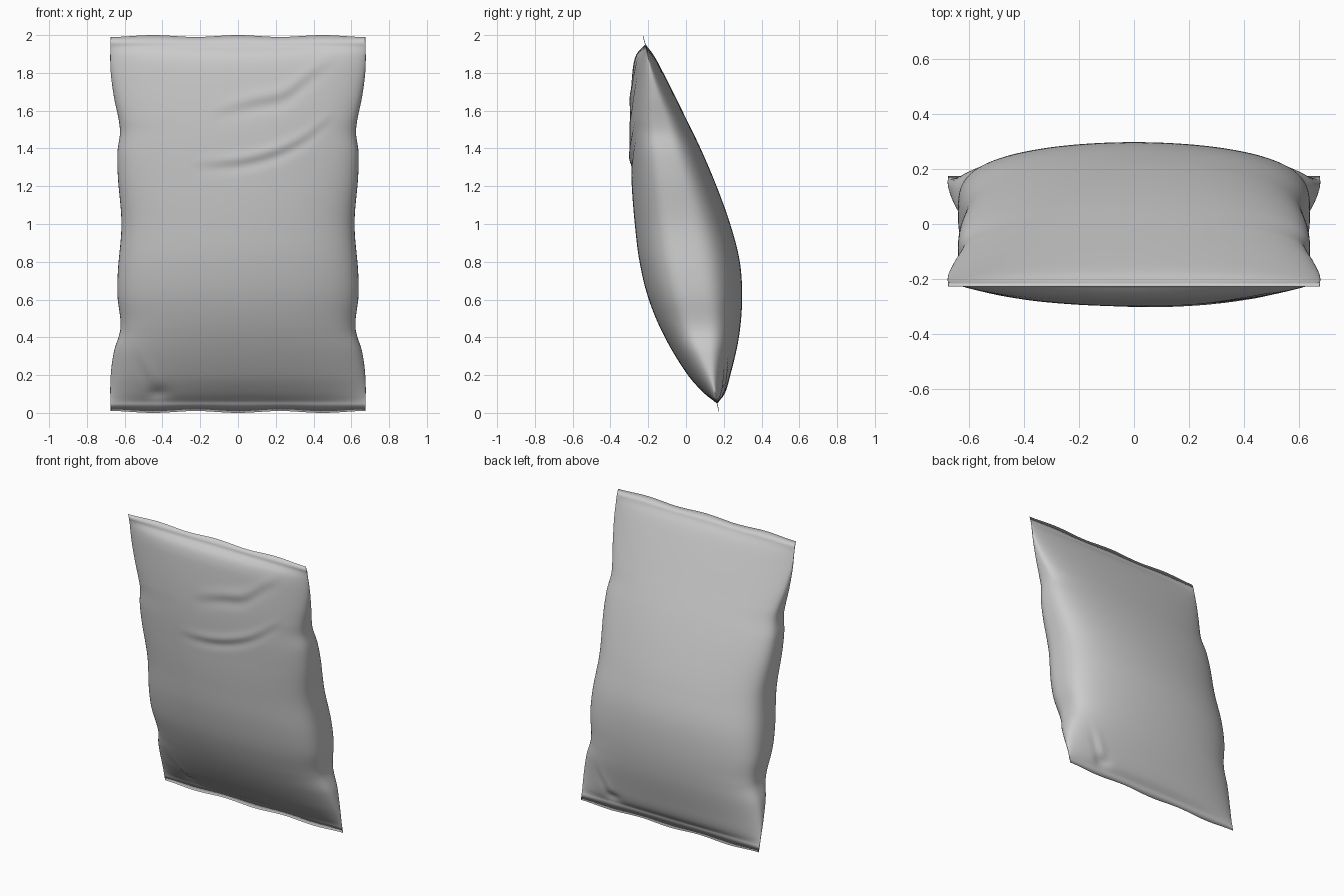
import bpy, bmesh, math

cube = bpy.data.objects.get("Cube")
if cube:
    bpy.data.objects.remove(cube, do_unlink=True)


def curve(points, t):
    """Smooth interpolation through (position, value) pairs."""
    n = len(points)
    t = min(max(t, points[0][0]), points[-1][0])
    i = next(k for k in range(n - 1) if t <= points[k + 1][0])

    def slope(k):
        a, b = points[max(k - 1, 0)], points[min(k + 1, n - 1)]
        return (b[1] - a[1]) / (b[0] - a[0])
    (x0, y0), (x1, y1) = points[i], points[i + 1]
    h = x1 - x0
    s = (t - x0) / h
    return (y0 * (1 + 2 * s) * (1 - s) ** 2 + h * slope(i) * s * (1 - s) ** 2
            + y1 * s * s * (3 - 2 * s) + h * slope(i + 1) * s * s * (s - 1))


# Side profile of each panel and half width, all against height
FRONT = [(0.05, 0.165), (0.1, 0.1), (0.2, 0.01), (0.4, -0.112), (0.6, -0.197), (0.8, -0.246),
         (1.0, -0.271), (1.2, -0.287), (1.5, -0.299), (1.8, -0.284), (1.9, -0.262), (1.95, -0.215)]
BACK = [(0.05, 0.165), (0.1, 0.204), (0.2, 0.235), (0.4, 0.28), (0.6, 0.297), (0.8, 0.285),
        (1.0, 0.234), (1.2, 0.162), (1.4, 0.077), (1.6, -0.02), (1.8, -0.12), (1.9, -0.175), (1.95, -0.215)]
WIDTH = [(0, 0.675), (0.18, 0.675), (0.32, 0.658), (0.45, 0.622), (0.62, 0.638), (0.75, 0.636), (1, 0.617),
         (1.25, 0.636), (1.38, 0.638), (1.5, 0.625), (1.68, 0.658), (1.82, 0.675), (2, 0.675)]

# Creases in the front panel: height of the fold against x
LOWER_FOLD = [(-0.25, 1.31), (0.0, 1.325), (0.2, 1.375), (0.35, 1.45), (0.52, 1.58)]
UPPER_FOLD = [(-0.15, 1.58), (0.08, 1.64), (0.25, 1.68), (0.38, 1.78), (0.52, 1.87)]


def fold(x, z, path, width):
    """Ridge with a valley beneath, fading out at both ends of the path."""
    a, b = path[0][0], path[-1][0]
    if not a < x < b:
        return 0
    d = (z - curve(path, x)) / width
    return math.sin(math.pi * (x - a) / (b - a)) * d * math.exp(-d * d)


def dent(x, z, cx, cz, rx, rz):
    return math.exp(-((x - cx) / rx) ** 2 - ((z - cz) / rz) ** 2)


def corner_crumple(x, z):
    """Pinched corner, given with the pinch on the -x side."""
    slant = x + 0.52 - (0.3 - z) * 0.45
    ridge = slant / 0.025 * math.exp(-(slant / 0.03) ** 2) * dent(x, z, -0.46, 0.19, 0.2, 0.09)
    return 0.012 * ridge - 0.02 * dent(x, z, -0.42, 0.1, 0.05, 0.035)


def panel_point(u, z, side):
    """Point on the front (side -1) or back (side +1) panel."""
    x = u * curve(WIDTH, z)
    if z <= 0.05 or z >= 1.95:
        # Flat seal, tapering to a single edge
        y = 0.165 + (0.05 - z) * 0.2 if z < 1 else -0.215 - (z - 1.95) * 0.25
        if 0 < z < 2 and abs(u) < 1:
            y += side * 0.002
    else:
        seam = 0.165 - 0.2 * (z - 0.05)
        depth = curve(FRONT if side < 0 else BACK, z) - seam
        fullness = min(1, min(z - 0.05, 1.95 - z) / 0.4)
        y = seam + depth * (1 - u * u) ** (1 / (1.6 + 1.6 * fullness))
        if side < 0:
            y -= 0.016 * fold(x, z, LOWER_FOLD, 0.035) + 0.014 * fold(x, z, UPPER_FOLD, 0.045)
        if z < 0.5:
            y += side * corner_crumple(-side * x, z) * min(1, (z - 0.05) / 0.05) * (1 - abs(u) ** 8)
    # Slightly wavy sealed ends
    end = max(0, abs(z - 1) - 0.95) / 0.05
    wave = 0.005 * (math.cos(x * 14) - 1) * (1 if z > 1 else -1)
    return x, y, z + wave * end


# Bag: two inflated panels sharing their side edges and sealed ends
COLS, ROWS = 72, 110
us = [math.sin(math.pi / 2 * (2 * i / COLS - 1)) for i in range(COLS + 1)]
zs = [0] + [0.05 + 1.9 * j / ROWS for j in range(ROWS + 1)] + [2]

bm = bmesh.new()
for side in (-1, 1):
    rows = [[bm.verts.new(panel_point(u, z, side)) for u in us] for z in zs]
    for lower, upper in zip(rows, rows[1:]):
        for i in range(COLS):
            quad = [lower[i], lower[i + 1], upper[i + 1], upper[i]]
            bm.faces.new(quad if side < 0 else quad[::-1])
bmesh.ops.remove_doubles(bm, verts=bm.verts, dist=0.00001)
mesh = bpy.data.meshes.new("bag")
bm.to_mesh(mesh)
bm.free()
bag = bpy.data.objects.new("bag", mesh)
bpy.context.collection.objects.link(bag)

# Plain grey foil
foil = bpy.data.materials.new("grey_foil")
foil.use_nodes = True
grey = (0.6, 0.6, 0.6, 1)
foil.diffuse_color = grey
foil.node_tree.nodes["Principled BSDF"].inputs["Base Color"].default_value = grey
mesh.materials.append(foil)

bpy.context.view_layer.objects.active = bag
bag.select_set(True)
bpy.ops.object.shade_smooth()
